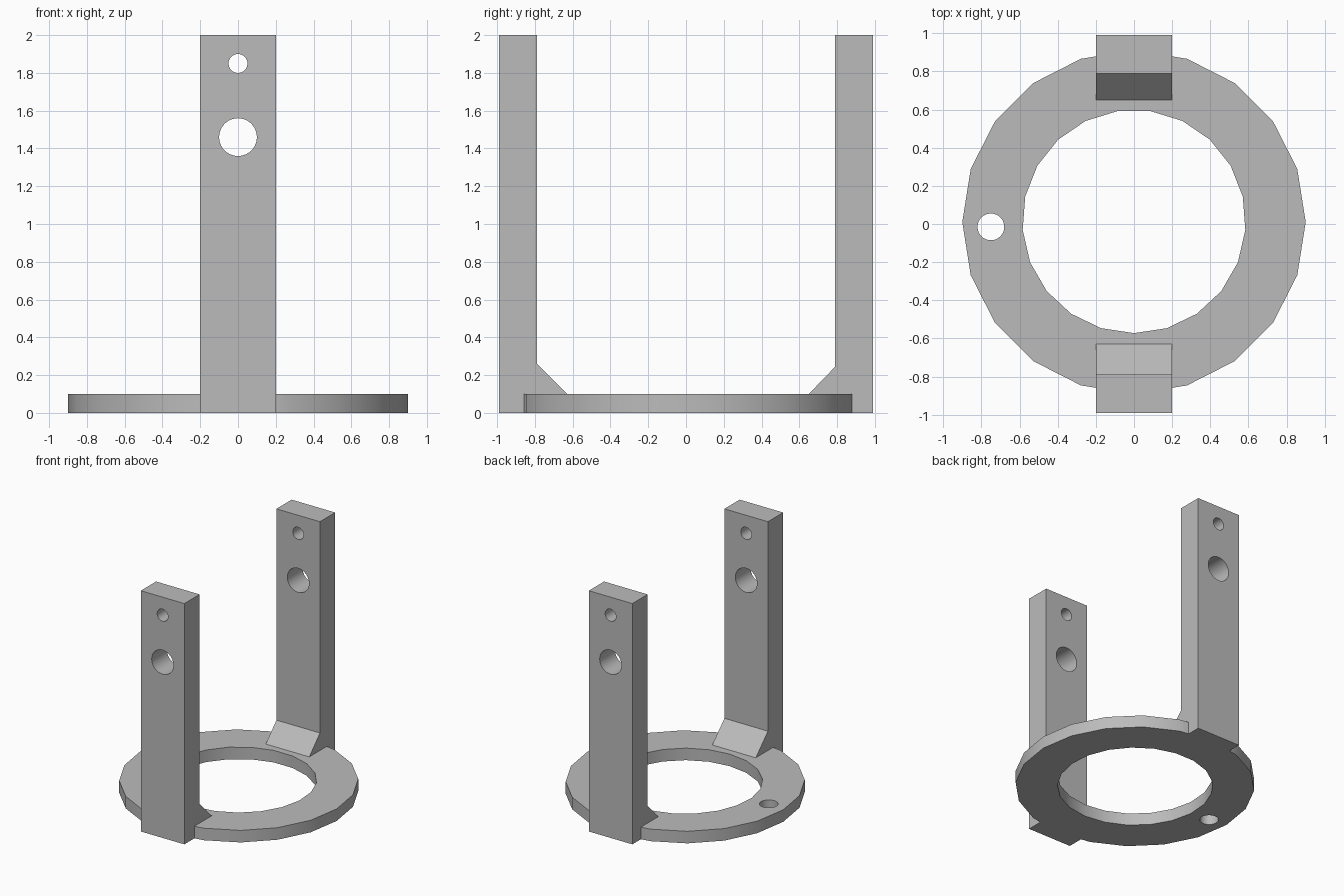
import bpy, bmesh, math
from mathutils import Matrix

cube = bpy.data.objects.get("Cube")
if cube:
    bpy.data.objects.remove(cube, do_unlink=True)

grey = bpy.data.materials.new("plain grey")
grey.use_nodes = True
colour = (0.5, 0.5, 0.5, 1)
grey.diffuse_color = colour
grey.node_tree.nodes["Principled BSDF"].inputs["Base Color"].default_value = colour


def prism(name, points, depth, matrix=Matrix()):
    """Extrude a flat outline along its local z, then place it."""
    bm = bmesh.new()
    face = bm.faces.new([bm.verts.new((x, y, 0)) for x, y in points])
    top = bmesh.ops.extrude_face_region(bm, geom=[face])["geom"]
    bmesh.ops.translate(bm, vec=(0, 0, depth),
                        verts=[v for v in top if isinstance(v, bmesh.types.BMVert)])
    bm.transform(matrix)
    bmesh.ops.recalc_face_normals(bm, faces=bm.faces)
    mesh = bpy.data.meshes.new(name)
    bm.to_mesh(mesh)
    bm.free()
    mesh.materials.append(grey)
    obj = bpy.data.objects.new(name, mesh)
    bpy.context.collection.objects.link(obj)
    return obj


def circle(cx, cy, radius, sides, start=0.0):
    step = math.tau / sides
    return [(cx + radius * math.cos(start + i * step),
             cy + radius * math.sin(start + i * step)) for i in range(sides)]


def combine(target, tool, operation):
    """Apply a boolean and remove the helper."""
    mod = target.modifiers.new("combine", "BOOLEAN")
    mod.operation, mod.solver, mod.object = operation, "EXACT", tool
    bpy.context.view_layer.objects.active = target
    bpy.ops.object.modifier_apply(modifier=mod.name)
    bpy.data.objects.remove(tool, do_unlink=True)


# Base ring with its central opening and a small mounting hole
frame = prism("ring_frame_with_posts", circle(0, 0.01, 0.9, 20), 0.1)
below = Matrix.Translation((0, 0, -0.1))
combine(frame, prism("ring_opening", circle(0, 0.013, 0.585, 21, -math.pi / 2), 0.4, below), "DIFFERENCE")
combine(frame, prism("mounting_hole", circle(-0.75, -0.015, 0.07, 40), 0.4, below), "DIFFERENCE")

# Upright posts: side profile (distance out, height) with a sloping gusset
profile_axes = Matrix(((0, 0, 1, -0.2), (1, 0, 0, 0), (0, 1, 0, 0), (0, 0, 0, 1)))
for side, toe, gusset_top in ((-1, 0.63, 0.26), (1, 0.65, 0.245)):
    outline = [(0.99, 0), (0.79, 0), (0.79, 0.05), (toe, 0.05), (toe, 0.1),
               (0.79, gusset_top), (0.79, 2), (0.99, 2)]
    post = prism("post", [(side * y, z) for y, z in outline], 0.4, profile_axes)
    combine(frame, post, "UNION")

# Aligned holes through both posts
upright = Matrix.Translation((0, 1.5, 0)) @ Matrix.Rotation(math.pi / 2, 4, "X")
for height, radius in ((1.85, 0.05), (1.46, 0.1)):
    combine(frame, prism("post_hole", circle(0, height, radius, 40), 3, upright), "DIFFERENCE")

bpy.ops.object.select_all(action="DESELECT")
frame.select_set(True)
bpy.context.view_layer.objects.active = frame
bpy.ops.object.shade_smooth_by_angle(angle=math.radians(30))
